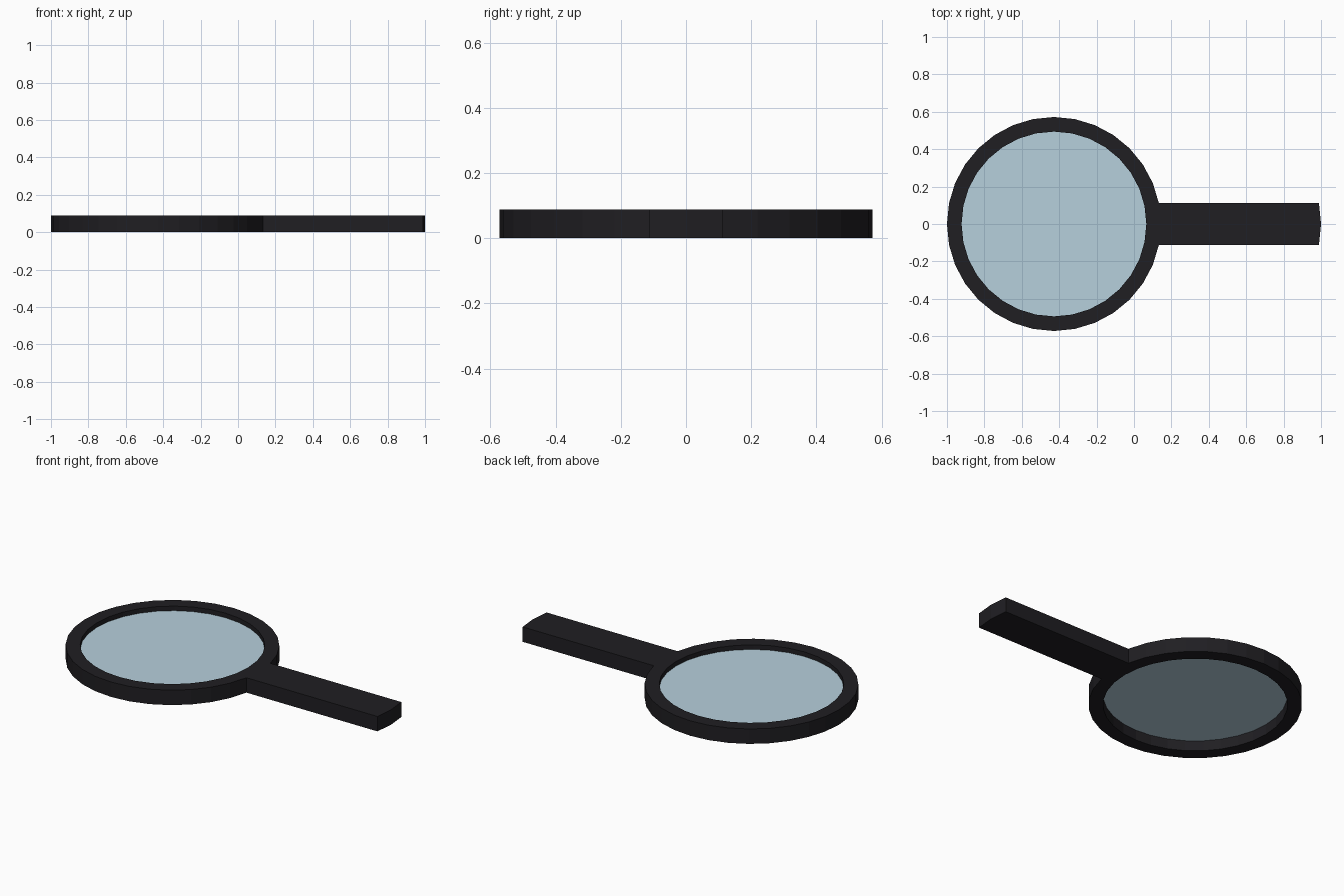
import bpy, bmesh, math
from mathutils import Vector

if "Cube" in bpy.data.objects:
    bpy.data.objects.remove(bpy.data.objects["Cube"])

SIDES = 32
CX, R_OUT, R_IN, H = -0.428, 0.572, 0.494, 0.088
LENS_Z = 0.061
HANDLE_LEN = 0.856


def material(name, color):
    m = bpy.data.materials.new(name)
    m.diffuse_color = color
    m.use_nodes = True
    m.node_tree.nodes["Principled BSDF"].inputs["Base Color"].default_value = m.diffuse_color
    return m


def circle(bm, r, z):
    return [bm.verts.new((CX + r * math.cos(2 * math.pi * i / SIDES),
                          r * math.sin(2 * math.pi * i / SIDES), z))
            for i in range(SIDES)]


def finish(bm, name, mat):
    bm.normal_update()
    me = bpy.data.meshes.new(name)
    bm.to_mesh(me)
    bm.free()
    me.materials.append(mat)
    ob = bpy.data.objects.new(name, me)
    bpy.context.collection.objects.link(ob)
    return ob


# Frame: square-section ring, four loops bridged around
bm = bmesh.new()
loops = [circle(bm, R_OUT, 0), circle(bm, R_OUT, H),
         circle(bm, R_IN, H), circle(bm, R_IN, 0)]
outer = []
for k in range(4):
    a, b = loops[k], loops[(k + 1) % 4]
    for i in range(SIDES):
        j = (i + 1) % SIDES
        f = bm.faces.new((a[i], a[j], b[j], b[i]))
        if k == 0:
            outer.append(f)

# Handle: the two outer faces on the +x side pulled straight out
ext = bmesh.ops.extrude_face_region(bm, geom=[outer[0], outer[-1]])
bmesh.ops.translate(bm, vec=Vector((HANDLE_LEN, 0, 0)),
                    verts=[g for g in ext["geom"] if isinstance(g, bmesh.types.BMVert)])
bmesh.ops.delete(bm, geom=[f for f in (outer[0], outer[-1]) if f.is_valid],
                 context='FACES')
bmesh.ops.recalc_face_normals(bm, faces=bm.faces)
finish(bm, "frame_and_handle", material("black_plastic", (0.014, 0.013, 0.016, 1)))

# Lens: thin flat pane recessed in the ring
bm = bmesh.new()
bm.faces.new(circle(bm, R_IN, LENS_Z))
finish(bm, "lens", material("pale_blue_glass", (0.47, 0.63, 0.72, 1)))
